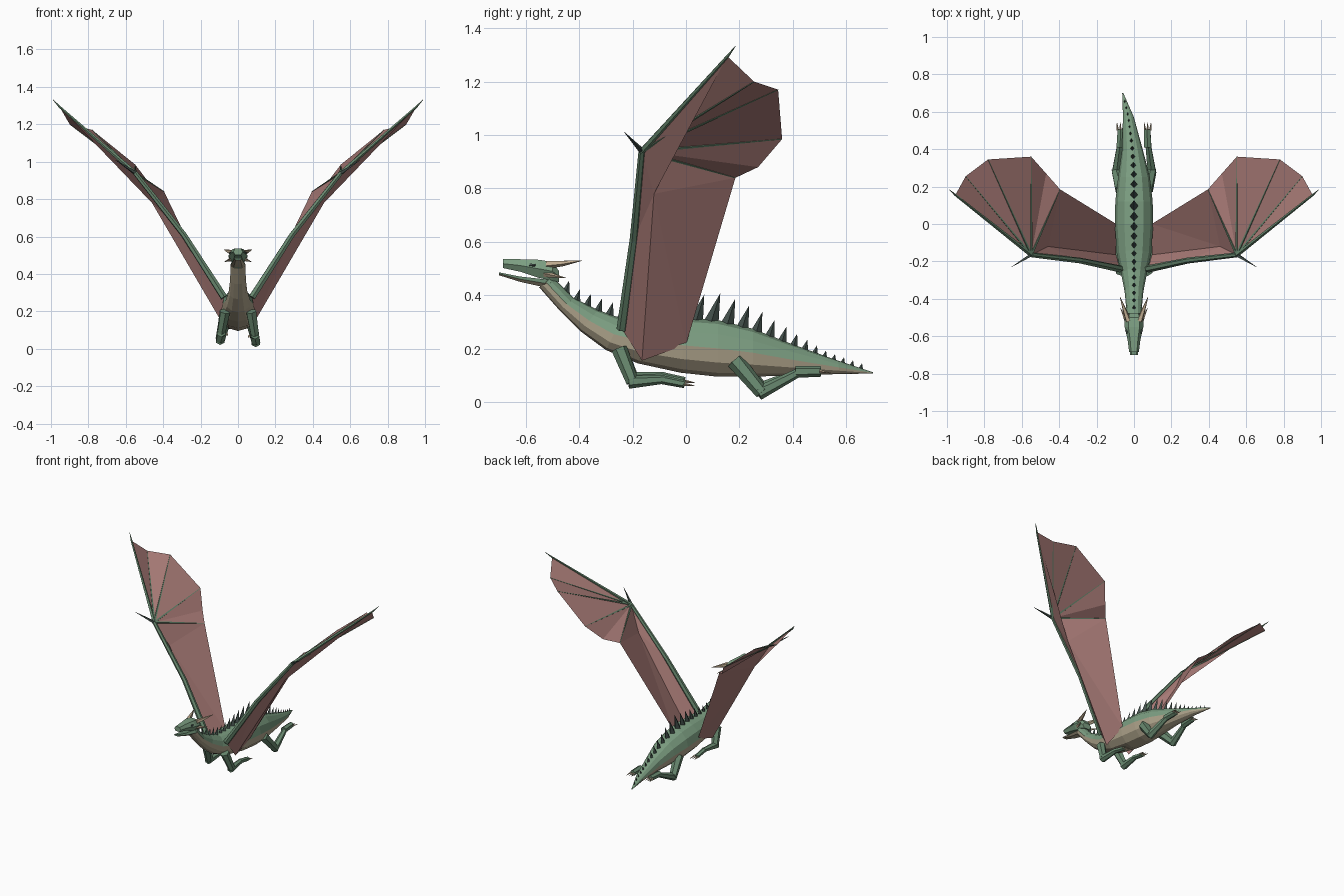
import bpy, bmesh, math
from mathutils import Vector as V

if "Cube" in bpy.data.objects:
    bpy.data.objects.remove(bpy.data.objects["Cube"])


def material(name, rgb):
    m = bpy.data.materials.new(name)
    m.use_nodes = True
    m.diffuse_color = (*rgb, 1)
    bsdf = m.node_tree.nodes["Principled BSDF"]
    bsdf.inputs["Base Color"].default_value = (*rgb, 1)
    bsdf.inputs["Roughness"].default_value = 0.8
    return m


green = material("scale green", (.20, .34, .22))
limb_green = material("limb green", (.14, .25, .16))
tan = material("belly tan", (.46, .40, .28))
horn = material("horn", (.52, .41, .28))
pink = material("wing membrane", (.42, .21, .195))
dark = material("dark spike", (.055, .08, .07))


def finish(name, bm, mats, rule=None):
    bmesh.ops.recalc_face_normals(bm, faces=bm.faces)
    if rule:
        for f in bm.faces:
            f.material_index = rule(f)
    me = bpy.data.meshes.new(name)
    bm.to_mesh(me)
    bm.free()
    for m in mats:
        me.materials.append(m)
    ob = bpy.data.objects.new(name, me)
    bpy.context.collection.objects.link(ob)
    return ob


def loft(name, rings, mats, belly=False):
    """Skin a list of rings; the lower half of each ring takes slot 1."""
    bm = bmesh.new()
    vs = [[bm.verts.new(p) for p in r] for r in rings]
    n = len(rings[0])
    for a, b in zip(vs, vs[1:]):
        for i in range(n):
            j = (i + 1) % n
            f = bm.faces.new((a[i], a[j], b[j], b[i]))
            f.material_index = int(belly and i >= n // 2)
    bm.faces.new(vs[0])
    bm.faces.new(vs[-1])
    return finish(name, bm, mats)


def tube(name, pts, radii, mat, sides=6):
    """Straight-jointed tapering limb through the points."""
    pts = [V(p) for p in pts]
    rings = []
    for i, (p, r) in enumerate(zip(pts, radii)):
        d = (pts[min(i + 1, len(pts) - 1)] - pts[max(i - 1, 0)]).normalized()
        u = d.cross(V((1, 0.1, 0.05))).normalized()
        w = d.cross(u)
        rings.append([p + r * (u * math.cos(t) + w * math.sin(t))
                      for t in (2 * math.pi * k / sides for k in range(sides))])
    return loft(name, rings, [mat])


def sheet(name, pts, faces, mat):
    bm = bmesh.new()
    vs = [bm.verts.new(p) for p in pts]
    for f in faces:
        bm.faces.new([vs[i] for i in f])
    return finish(name, bm, [mat])


# Body, neck and tail: (top y, top z, bottom y, bottom z, half width, x shift)
spine = [(-.50, .47, -.55, .43, .04, 0), (-.42, .39, -.475, .345, .042, 0),
         (-.33, .345, -.395, .265, .05, 0), (-.24, .313, -.30, .195, .068, 0),
         (-.14, .31, -.18, .145, .092, 0), (0, .315, -.02, .11, .102, 0),
         (.12, .307, .12, .095, .1, 0), (.25, .275, .25, .095, .085, 0),
         (.39, .22, .39, .1, .057, -.008), (.57, .155, .575, .105, .029, -.03),
         (.70, .112, .70, .107, .003, -.06)]


def body_ring(ty, tz, by, bz, w, dx):
    c, h = V((dx, (ty + by) / 2, (tz + bz) / 2)), V((0, (ty - by) / 2, (tz - bz) / 2))
    return [c + V((w * math.cos(t), 0, 0)) + h * math.sin(t)
            for t in (math.pi * k / 6 for k in range(12))]


loft("body", [body_ring(*s) for s in spine], [green, tan], belly=True)


def back_point(y):
    for a, b in zip(spine, spine[1:]):
        if a[0] <= y <= b[0]:
            t = (y - a[0]) / (b[0] - a[0])
            return V((a[5] + t * (b[5] - a[5]), y, a[1] + t * (b[1] - a[1])))


# Row of dorsal spikes, tallest in the middle of the back
y = -.45
count = 0
while y < .66:
    size = max(.018, .1 - .19 * abs(y - .09))
    if y < -.15:
        size = .035 + .06 * (y + .45)
    p = back_point(y)
    half, wide = .2 * size + .008, .2 * size + .004
    base = [p + V((0, -half, -.006)), p + V((wide, 0, -.012)),
            p + V((0, half, -.016)), p + V((-wide, 0, -.012))]
    tip = p + V((0, size * .35, size))
    count += 1
    sheet(f"back_spike_{count}", base + [tip],
          [(0, 1, 4), (1, 2, 4), (2, 3, 4), (3, 0, 4)], dark)
    y += .028 + .32 * size


# Head: upper and lower jaw from chamfered cross-sections
def jaw_ring(y, z0, z1, w):
    m, k = (z0 + z1) / 2, .6
    return [V((a * w, y, b)) for a, b in
            ((1, m), (k, z1), (-k, z1), (-1, m), (-k, z0), (k, z0))]


loft("upper_jaw", [jaw_ring(*r) for r in
     ((-.685, .502, .535, .026), (-.62, .488, .535, .034), (-.55, .465, .533, .05),
      (-.50, .455, .525, .05), (-.475, .45, .49, .036))], [green])
loft("lower_jaw", [jaw_ring(*r) for r in
     ((-.70, .475, .486, .02), (-.62, .45, .47, .032),
      (-.53, .43, .46, .042), (-.50, .435, .46, .035))], [limb_green, tan], belly=True)

for s, side in ((1, "left"), (-1, "right")):
    drop = 0 if s > 0 else .012

    def at(x, y, z):
        return V((s * x, y, z))

    # Horns, cheek spikes and brow
    tube(f"{side}_horn", [at(.03, -.52, .515), at(.05, -.46, .52), at(.075, -.39, .53)],
         (.016, .011, .001), horn, 5)
    tube(f"{side}_cheek_spike", [at(.035, -.53, .48), at(.072, -.45, .465)],
         (.012, .001), horn, 4)
    tube(f"{side}_eye", [at(.035, -.585, .513), at(.043, -.565, .513)],
         (.007, .005), dark, 5)

    # Front leg folded back under the chest
    tube(f"{side}_front_upper_leg", [at(.07, -.25, .2), at(.09, -.20, .075 + drop)],
         (.03, .024), limb_green)
    tube(f"{side}_front_lower_leg", [at(.09, -.215, .075 + drop), at(.082, -.08, .085 + drop)],
         (.025, .016), limb_green)
    tube(f"{side}_front_foot", [at(.082, -.095, .085 + drop), at(.08, -.005, .067 + drop)],
         (.017, .015), limb_green)
    # Hind leg trailing
    tube(f"{side}_hind_upper_leg", [at(.07, .185, .155), at(.096, .285, .035 + drop)],
         (.034, .026), limb_green)
    tube(f"{side}_hind_lower_leg", [at(.096, .27, .032 + drop), at(.075, .43, .115)],
         (.026, .016), limb_green)
    tube(f"{side}_hind_foot", [at(.074, .41, .113), at(.07, .505, .115)],
         (.022, .02), limb_green)
    # Claws on both feet
    for foot, fy, fz in (("front", -.01, .067 + drop), ("hind", .5, .115)):
        for k in (-1, 0, 1):
            tube(f"{side}_{foot}_claw_{k + 2}",
                 [at(.073 + .014 * k, fy, fz), at(.073 + .018 * k, fy + .042, fz - .006)],
                 (.007, .001), horn, 4)

    # Wing bones
    shoulder, elbow = at(.075, -.24, .275), at(.29, -.195, .61)
    wrist = at(.55, -.165, .94)
    tube(f"{side}_wing_arm", [shoulder, elbow, wrist], (.02, .016, .013), limb_green)
    tube(f"{side}_wing_spur", [wrist, at(.655, -.23, 1.01)], (.011, .001), dark, 4)
    tip = at(.99, .185, 1.333)
    rim = [at(.955, .155, 1.295), at(.9, .255, 1.2), at(.78, .345, 1.17),
           at(.55, .36, .985), at(.47, .27, .88), at(.395, .185, .84)]
    tube(f"{side}_lead_finger", [wrist, rim[0], tip], (.012, .006, .001), limb_green, 5)
    for i in (1, 2, 3, 5):
        tube(f"{side}_finger_{i}", [wrist, rim[i]], (.008, .002), limb_green, 4)

    # Outer membrane: a fan from the wrist, with a flap under the lead finger
    flap = at(.46, -.12, .78)
    sheet(f"{side}_outer_membrane", [wrist] + rim + [flap],
          [(0, i, i + 1) for i in range(1, 6)] + [(0, 7, 1)], pink)
    # Inner membrane: main panel plus the strip along the arm
    hip, chest = at(.095, 0, .215), at(.095, -.165, .155)
    sheet(f"{side}_inner_membrane", [wrist, rim[5], hip, chest, flap, shoulder, elbow],
          [(0, 1, 4), (1, 2, 4), (2, 3, 4), (0, 4, 6), (4, 3, 6), (3, 5, 6)], pink)
